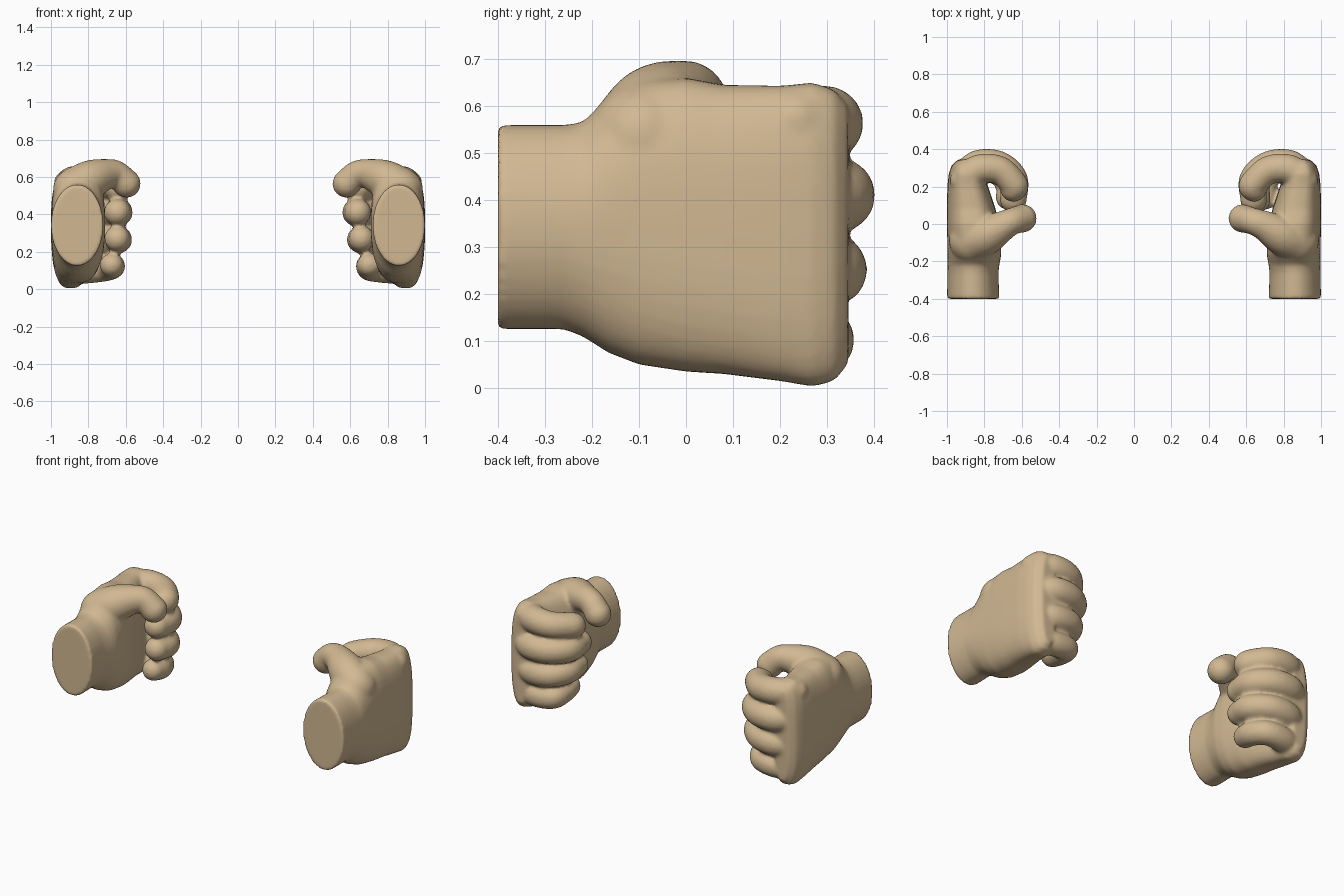
import bpy, bmesh, math
from mathutils import Vector, Matrix

if "Cube" in bpy.data.objects:
    bpy.data.objects.remove(bpy.data.objects["Cube"])

skin = bpy.data.materials.new("tan skin")
skin.diffuse_color = (0.64, 0.48, 0.29, 1)
skin.use_nodes = True
skin.node_tree.nodes["Principled BSDF"].inputs["Base Color"].default_value = skin.diffuse_color

# wrist and palm sections: y, inner x, outer x, bottom z, top z, squareness
PALM = [(-.40, .72, 1.0, .125, .56, 2), (-.26, .725, .997, .125, .56, 2),
        (-.22, .72, .997, .11, .565, 2.1), (-.165, .71, .997, .075, .62, 2.3),
        (-.10, .71, .998, .05, .655, 2.6), (0, .72, 1.0, .035, .66, 2.8),
        (.08, .74, 1.0, .03, .645, 2.9), (.2, .78, .998, .015, .643, 3),
        (.27, .80, .99, .003, .65, 3), (.315, .82, .975, .015, .635, 2.8),
        (.345, .85, .94, .05, .60, 2.5)]


def loft(bm, sections, n=40):
    rings = []
    for y, x0, x1, z0, z1, p in sections:
        ring = []
        for i in range(n):
            a = 2 * math.pi * i / n
            c, s = math.cos(a), math.sin(a)
            ring.append(bm.verts.new((
                (x0 + x1) / 2 + (x1 - x0) / 2 * math.copysign(abs(c) ** (2 / p), c), y,
                (z0 + z1) / 2 + (z1 - z0) / 2 * math.copysign(abs(s) ** (2 / p), s))))
        rings.append(ring)
    for a, b in zip(rings, rings[1:]):
        for i in range(n):
            j = (i + 1) % n
            bm.faces.new((a[i], a[j], b[j], b[i]))
    bm.faces.new(rings[0])
    bm.faces.new(rings[-1])


def digit(bm, pts, steps=8):
    """Overlapping balls along a smooth path of (x, y, z, radius)."""
    p = [Vector(q) for q in pts]
    p = [2 * p[0] - p[1]] + p + [2 * p[-1] - p[-2]]
    for k in range(1, len(p) - 2):
        a, b, c, d = p[k - 1:k + 3]
        for i in range(steps + 1):
            t = i / steps
            q = .5 * (2 * b + (c - a) * t + (2 * a - 5 * b + 4 * c - d) * t ** 2
                      + (3 * b - a - 3 * c + d) * t ** 3)
            bmesh.ops.create_icosphere(bm, subdivisions=3, radius=q[3],
                                       matrix=Matrix.Translation(q.to_3d()))


def fist(name, side, tips, thumb_x):
    bm = bmesh.new()
    loft(bm, PALM)
    # four curled fingers: knuckle z, tip z, front y, tip y, radius
    rows = [(.565, .54, .372, .13, .079), (.41, .412, .397, .07, .08),
            (.25, .27, .38, .07, .077), (.10, .13, .353, .08, .071)]
    for (kz, tz, fy, ty, r), tx in zip(rows, tips):
        y = fy - r
        digit(bm, [(.91, y - .06, kz, r * .95), (.83, y, kz, r),
                   (.72, y - .005, kz * .7 + tz * .3, r * .97),
                   (tx + .008, y - .08, kz * .3 + tz * .7, r * .95),
                   (tx + .01, ty + .06, tz, r * .9)])
    # thumb folded across the top
    digit(bm, [(.87, -.09, .53, .12), (.79, -.06, .585, .105),
               (.70, -.01, .617, .08), (thumb_x + .13, .015, .615, .072),
               (thumb_x + .076, .03, .565, .076)])
    bmesh.ops.recalc_face_normals(bm, faces=bm.faces)
    me = bpy.data.meshes.new(name)
    bm.to_mesh(me)
    bm.free()
    ob = bpy.data.objects.new(name, me)
    bpy.context.collection.objects.link(ob)
    # fuse palm, fingers and thumb into one skin
    rm = ob.modifiers.new("fuse", 'REMESH')
    rm.mode, rm.voxel_size = 'VOXEL', .011
    sm = ob.modifiers.new("soften", 'SMOOTH')
    sm.factor, sm.iterations = .5, 4
    bpy.context.view_layer.update()
    fused = bpy.data.meshes.new_from_object(
        ob.evaluated_get(bpy.context.evaluated_depsgraph_get()))
    ob.modifiers.clear()
    ob.data = fused
    if side < 0:
        fused.transform(Matrix.Scale(-1, 4, (1, 0, 0)))
        fused.flip_normals()
    fused.materials.clear()
    fused.materials.append(skin)
    for f in fused.polygons:
        f.use_smooth = True
        f.material_index = 0


fist("right_fist", 1, (.63, .63, .65, .69), .505)
fist("left_fist", -1, (.635, .635, .635, .665), .52)
